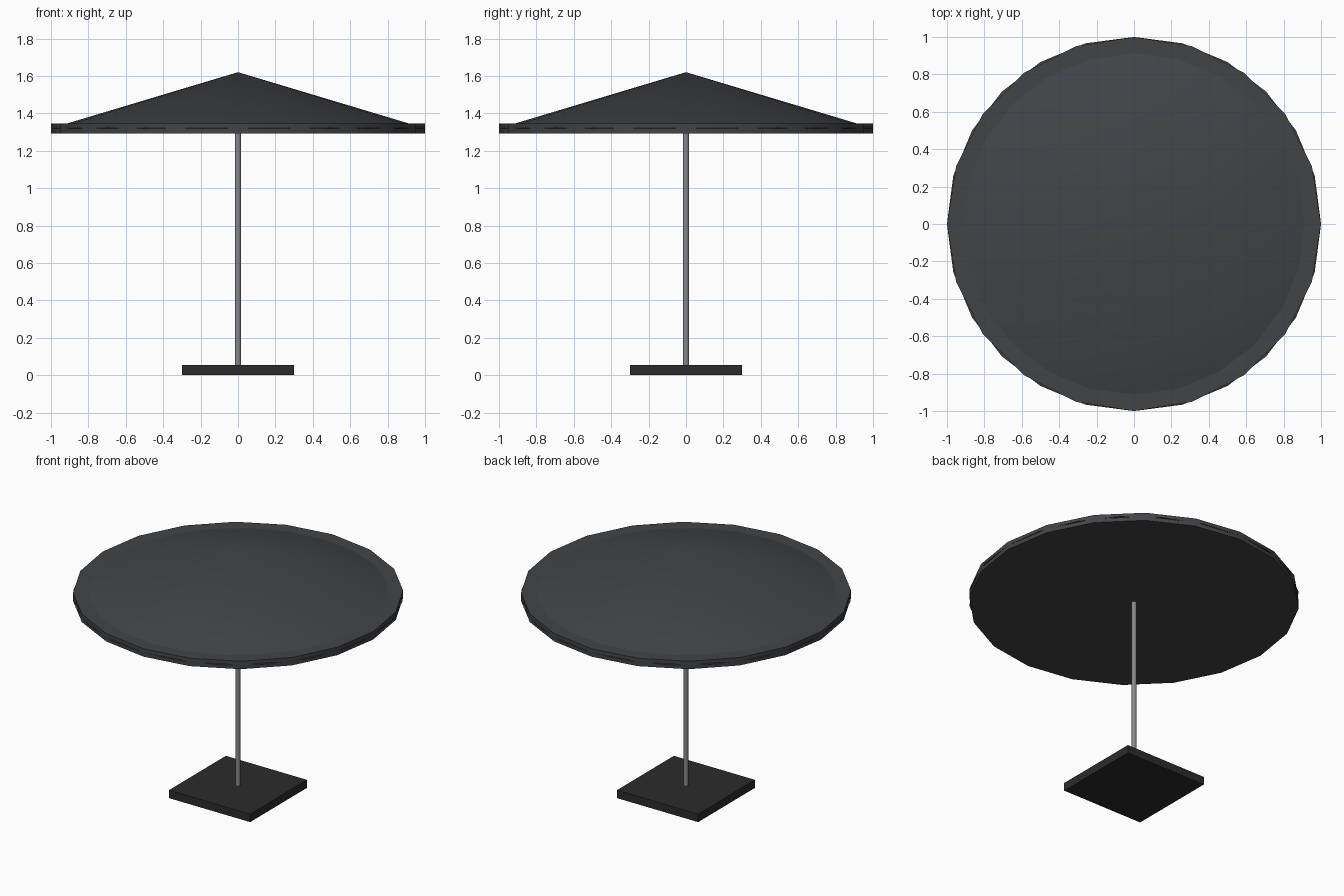
import bpy
from math import radians

if "Cube" in bpy.data.objects:
    bpy.data.objects.remove(bpy.data.objects["Cube"])


def material(name, rgb):
    mat = bpy.data.materials.new(name)
    mat.diffuse_color = (*rgb, 1)
    mat.use_nodes = True
    mat.node_tree.nodes["Principled BSDF"].inputs["Base Color"].default_value = mat.diffuse_color
    return mat


def finish(name, mat, smooth=True):
    obj = bpy.context.object
    obj.name = name
    obj.data.materials.append(mat)
    if smooth:
        bpy.ops.object.shade_smooth_by_angle(angle=radians(30))
    return obj


def upright(name, sides, r_bottom, r_top, z0, z1, mat):
    """Cone or cylinder standing between two heights, first vertex on an axis."""
    bpy.ops.mesh.primitive_cone_add(vertices=sides, radius1=r_bottom, radius2=r_top,
                                    depth=z1 - z0, location=(0, 0, (z0 + z1) / 2))
    return finish(name, mat)


fabric = material("charcoal_fabric", (0.055, 0.057, 0.062))
metal = material("grey_metal", (0.25, 0.25, 0.26))
weight = material("dark_base", (0.025, 0.025, 0.025))

# Square weighted base
bpy.ops.mesh.primitive_cube_add(size=1, location=(0, 0, 0.0267))
bpy.context.object.scale = (0.6, 0.6, 0.0534)
bpy.ops.object.transform_apply(location=False, rotation=False, scale=True)
finish("base", weight, smooth=False)

# Pole up into the canopy
upright("pole", 12, 0.0165, 0.0165, 0.03, 1.36, metal)

# Conical canopy, its lower edge set halfway into the rim
upright("canopy", 24, 1.0, 0.0, 1.32, 1.62, fabric)

# Flat rim disc under the canopy
upright("canopy_rim", 20, 1.0, 1.0, 1.2935, 1.3465, fabric)
